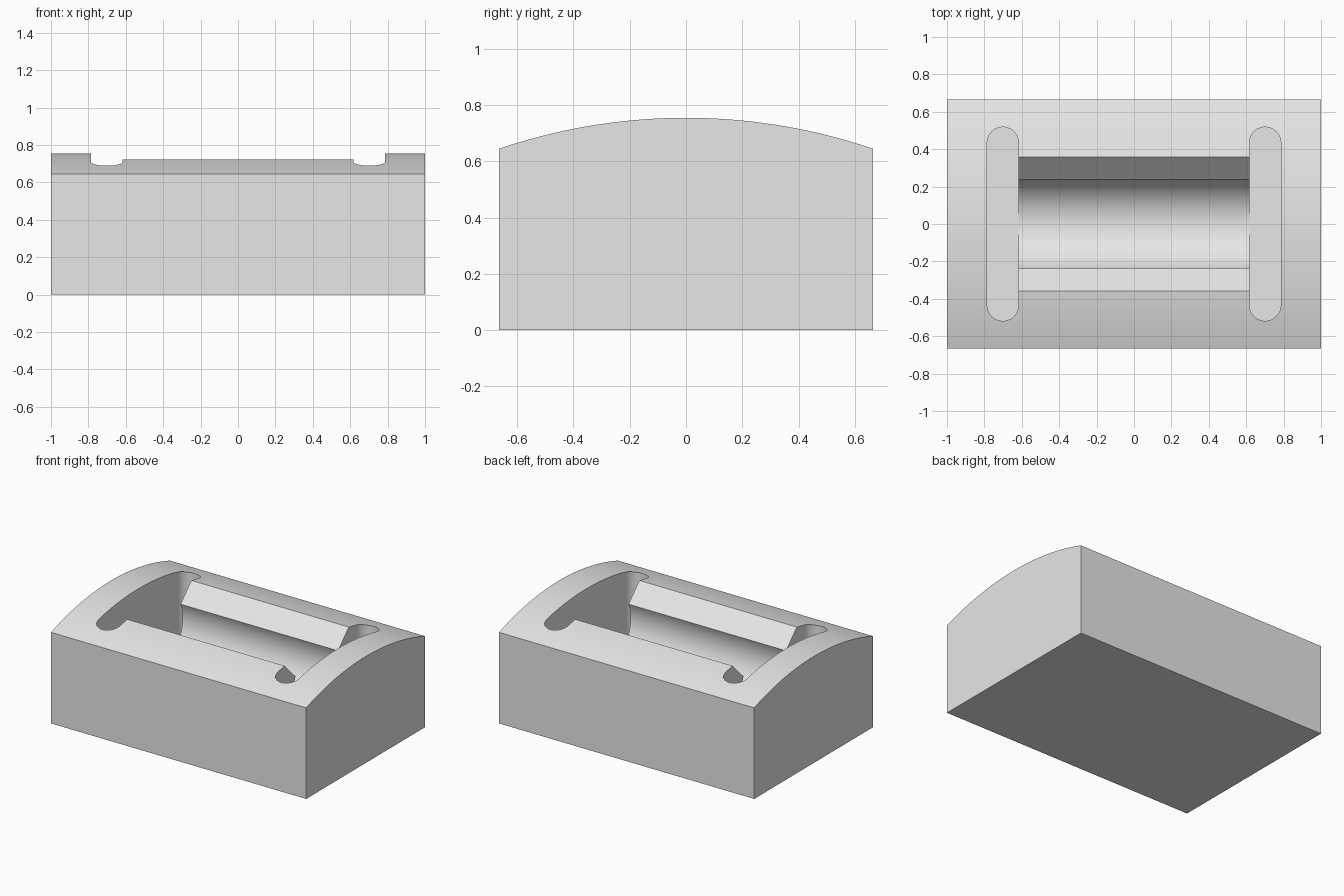
import bpy, bmesh, math

if "Cube" in bpy.data.objects:
    bpy.data.objects.remove(bpy.data.objects["Cube"])

HALF_Y = 0.665                      # half depth of the block
SIDE_Z, TOP_Z = 0.645, 0.755        # height at the sides and at the crown
BORE_R, LIP_Y, LIP_Z = 0.26, 0.238, 0.602   # round channel and its narrow mouth
BORE_Z = LIP_Z - math.sqrt(BORE_R**2 - LIP_Y**2)

grey = bpy.data.materials.new("light_grey")
grey.diffuse_color = (0.8, 0.8, 0.8, 1)
grey.use_nodes = True
grey.node_tree.nodes["Principled BSDF"].inputs["Base Color"].default_value = grey.diffuse_color


def arc(cx, cy, r, start, end, n):
    """Points along a circular arc, angles in radians."""
    return [(cx + r * math.cos(start + (end - start) * i / n),
             cy + r * math.sin(start + (end - start) * i / n)) for i in range(n + 1)]


def prism(name, profile, lo, hi, axis):
    """Extrude a closed 2D profile along x (profile is y, z) or z (profile is x, y)."""
    bm = bmesh.new()
    place = (lambda p, d: (d, p[0], p[1])) if axis == "x" else (lambda p, d: (p[0], p[1], d))
    a = [bm.verts.new(place(p, lo)) for p in profile]
    b = [bm.verts.new(place(p, hi)) for p in profile]
    n = len(profile)
    bm.faces.new(a)
    bm.faces.new(b)
    for i in range(n):
        j = (i + 1) % n
        bm.faces.new((a[i], a[j], b[j], b[i]))
    bmesh.ops.recalc_face_normals(bm, faces=bm.faces)
    mesh = bpy.data.meshes.new(name)
    bm.to_mesh(mesh)
    bm.free()
    mesh.materials.append(grey)
    obj = bpy.data.objects.new(name, mesh)
    bpy.context.collection.objects.link(obj)
    return obj


# Block with a gently arched top
rise = TOP_Z - SIDE_Z
R = (HALF_Y**2 + rise**2) / (2 * rise)
sweep = math.asin(HALF_Y / R)
crown = arc(0, TOP_Z - R, R, math.pi / 2 - sweep, math.pi / 2 + sweep, 48)
block = prism("arched_block", [(-HALF_Y, 0), (HALF_Y, 0)] + crown, -1, 1, "x")

# Keyhole channel: over-half-round bore with a 45 degree flared mouth
flare = 0.2
lip = math.atan2(LIP_Z - BORE_Z, LIP_Y)
bore = arc(0, BORE_Z, BORE_R, math.pi - lip, 2 * math.pi + lip, 64)
channel = prism("channel_cutter",
                bore + [(LIP_Y + flare, LIP_Z + flare), (-LIP_Y - flare, LIP_Z + flare)],
                -0.7, 0.7, "x")

# Round-ended slots across both ends of the channel
cutters = [channel]
floor_z = BORE_Z - BORE_R - 0.002
sr, slot_end = 0.084, 0.518
for side, label in ((-1, "left"), (1, "right")):
    cx = side * 0.701
    outline = (arc(cx, slot_end - sr, sr, 0, math.pi, 24)
               + arc(cx, sr - slot_end, sr, math.pi, 2 * math.pi, 24))
    cutters.append(prism(label + "_slot_cutter", outline, floor_z, 1.0, "z"))

# Cut, then keep the edges crisp and the curves smooth
bpy.context.view_layer.objects.active = block
block.select_set(True)
for cutter in cutters:
    mod = block.modifiers.new(cutter.name, "BOOLEAN")
    mod.operation, mod.solver, mod.object = "DIFFERENCE", "EXACT", cutter
    bpy.ops.object.modifier_apply(modifier=mod.name)
for cutter in cutters:
    bpy.data.objects.remove(cutter)
bpy.ops.object.shade_smooth_by_angle(angle=math.radians(25))
